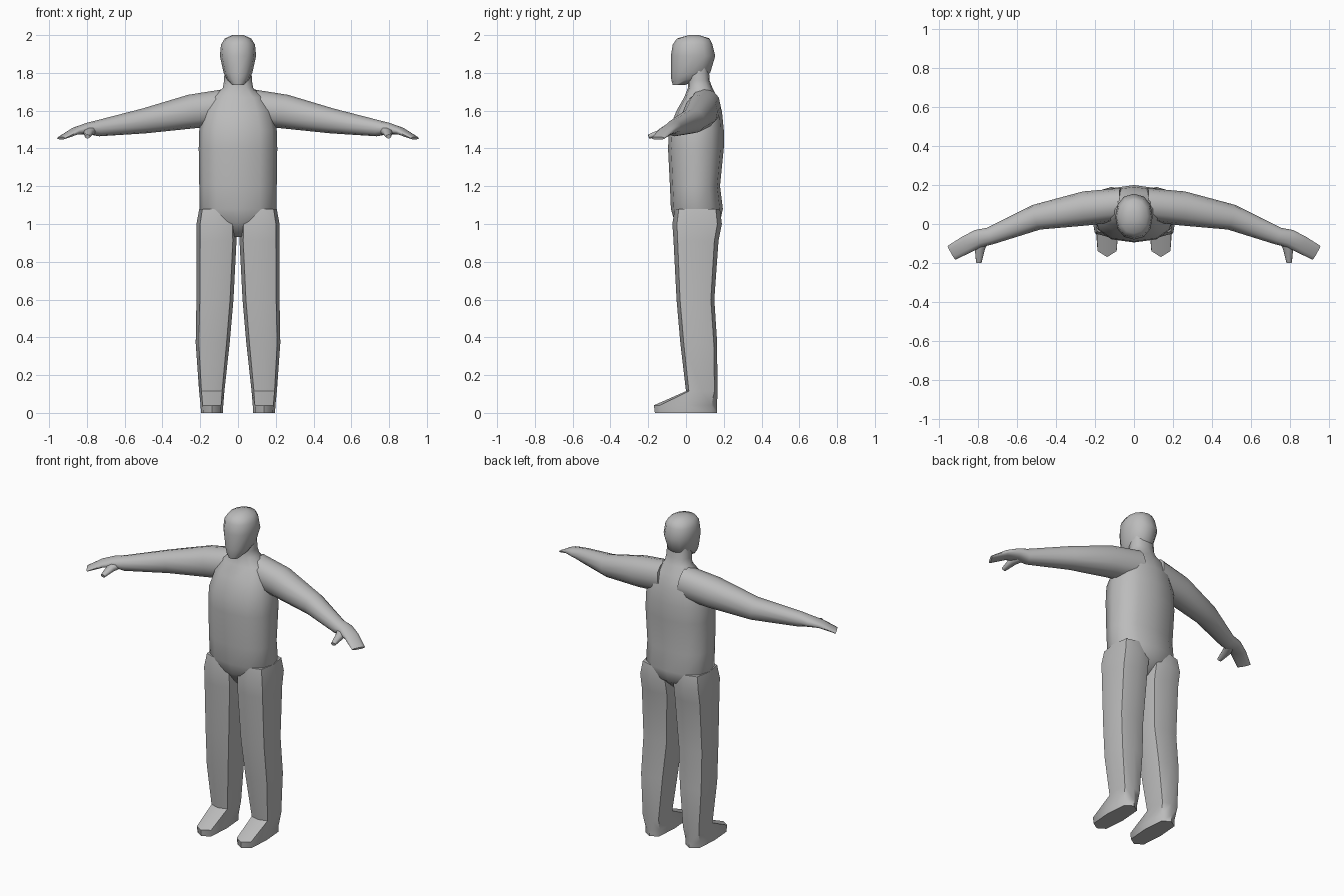
import bpy, bmesh, math
from mathutils import Vector

cube = bpy.data.objects.get("Cube")
if cube:
    bpy.data.objects.remove(cube)

grey = bpy.data.materials.new("plain_grey")
grey.use_nodes = True
COLOUR = (0.5, 0.5, 0.5, 1)
grey.diffuse_color = COLOUR
grey.node_tree.nodes["Principled BSDF"].inputs["Base Color"].default_value = COLOUR


def loft(name, rings, sides=12, power=2.4):
    """Skin rings of (centre, half axis u, half axis v) and cap both ends."""
    bm = bmesh.new()
    loops = []
    for centre, u, v in rings:
        loop = []
        for i in range(sides):
            a = math.tau * i / sides
            c, s = math.cos(a), math.sin(a)
            p = centre + u * math.copysign(abs(c) ** (2 / power), c) \
                + v * math.copysign(abs(s) ** (2 / power), s)
            loop.append(bm.verts.new(p))
        loops.append(loop)
    for a, b in zip(loops, loops[1:]):
        for i in range(sides):
            j = (i + 1) % sides
            bm.faces.new((a[i], a[j], b[j], b[i]))
    bm.faces.new(loops[0])
    bm.faces.new(loops[-1])
    bmesh.ops.recalc_face_normals(bm, faces=bm.faces)
    mesh = bpy.data.meshes.new(name)
    bm.to_mesh(mesh)
    bm.free()
    mesh.materials.append(grey)
    obj = bpy.data.objects.new(name, mesh)
    bpy.context.collection.objects.link(obj)
    bpy.ops.object.select_all(action='DESELECT')
    obj.select_set(True)
    bpy.context.view_layer.objects.active = obj
    bpy.ops.object.shade_smooth_by_angle(angle=math.radians(55))
    return obj


def upright(rows):
    """Level rings from rows of (z, centre x, half width, front y, back y)."""
    return [(Vector((x, (f + b) / 2, z)), Vector((w, 0, 0)), Vector((0, (b - f) / 2, 0)))
            for z, x, w, f, b in rows]


def limb(rows):
    """Rings across a path from rows of (x, y, z, half breadth, half height)."""
    pts = [Vector(r[:3]) for r in rows]
    rings = []
    for i, r in enumerate(rows):
        t = (pts[min(i + 1, len(pts) - 1)] - pts[max(i - 1, 0)]).normalized()
        side = t.cross(Vector((0, 0, 1))).normalized()
        rings.append((pts[i], side * r[3], side.cross(t) * r[4]))
    return rings


def pair(name, rings, **options):
    """Build the part on both sides of the body."""
    flip = Vector((-1, 1, 1))
    loft("left_" + name, rings, **options)
    loft("right_" + name, [tuple(p * flip for p in r) for r in rings], **options)


# Torso with the neck
loft("torso", upright([
    (0.93, 0, 0.05, 0.00, 0.09),
    (1.01, 0, 0.17, -0.06, 0.18),
    (1.08, 0, 0.205, -0.08, 0.195),
    (1.20, 0, 0.205, -0.085, 0.18),
    (1.40, 0, 0.208, -0.095, 0.20),
    (1.50, 0, 0.205, -0.09, 0.20),
    (1.60, 0, 0.18, -0.05, 0.19),
    (1.67, 0, 0.14, -0.01, 0.165),
    (1.72, 0, 0.08, 0.01, 0.14),
    (1.76, 0, 0.074, 0.01, 0.125),
    (1.84, 0, 0.07, 0.01, 0.12)]))

# Head, flat under the jaw
loft("head", upright([
    (1.735, 0, 0.03, -0.07, -0.01),
    (1.765, 0, 0.058, -0.078, 0.08),
    (1.80, 0, 0.076, -0.08, 0.128),
    (1.89, 0, 0.096, -0.08, 0.155),
    (1.95, 0, 0.09, -0.07, 0.14),
    (1.982, 0, 0.07, -0.048, 0.125),
    (2.00, 0, 0.03, 0.015, 0.07)]), power=2.2)

# Legs running down into the feet
pair("leg", upright([
    (1.08, 0.115, 0.09, -0.06, 0.18),
    (1.00, 0.115, 0.105, -0.072, 0.19),
    (0.91, 0.114, 0.106, -0.066, 0.172),
    (0.60, 0.122, 0.098, -0.05, 0.15),
    (0.37, 0.134, 0.09, -0.03, 0.165),
    (0.115, 0.139, 0.067, 0.00, 0.166),
    (0.04, 0.138, 0.06, -0.17, 0.165),
    (0.00, 0.138, 0.058, -0.165, 0.165)]), sides=8, power=3.4)

# Arms running out into the flat hands
pair("arm", limb([
    (0.06, 0.10, 1.62, 0.085, 0.095),
    (0.25, 0.08, 1.595, 0.088, 0.09),
    (0.50, 0.035, 1.545, 0.066, 0.066),
    (0.74, -0.062, 1.507, 0.045, 0.043),
    (0.80, -0.075, 1.505, 0.047, 0.03),
    (0.86, -0.105, 1.492, 0.046, 0.02),
    (0.937, -0.148, 1.454, 0.041, 0.008)]), power=2.2)

# Thumbs
pair("thumb", limb([
    (0.77, -0.07, 1.50, 0.03, 0.026),
    (0.792, -0.125, 1.485, 0.027, 0.02),
    (0.797, -0.198, 1.463, 0.014, 0.011)]), sides=8)
